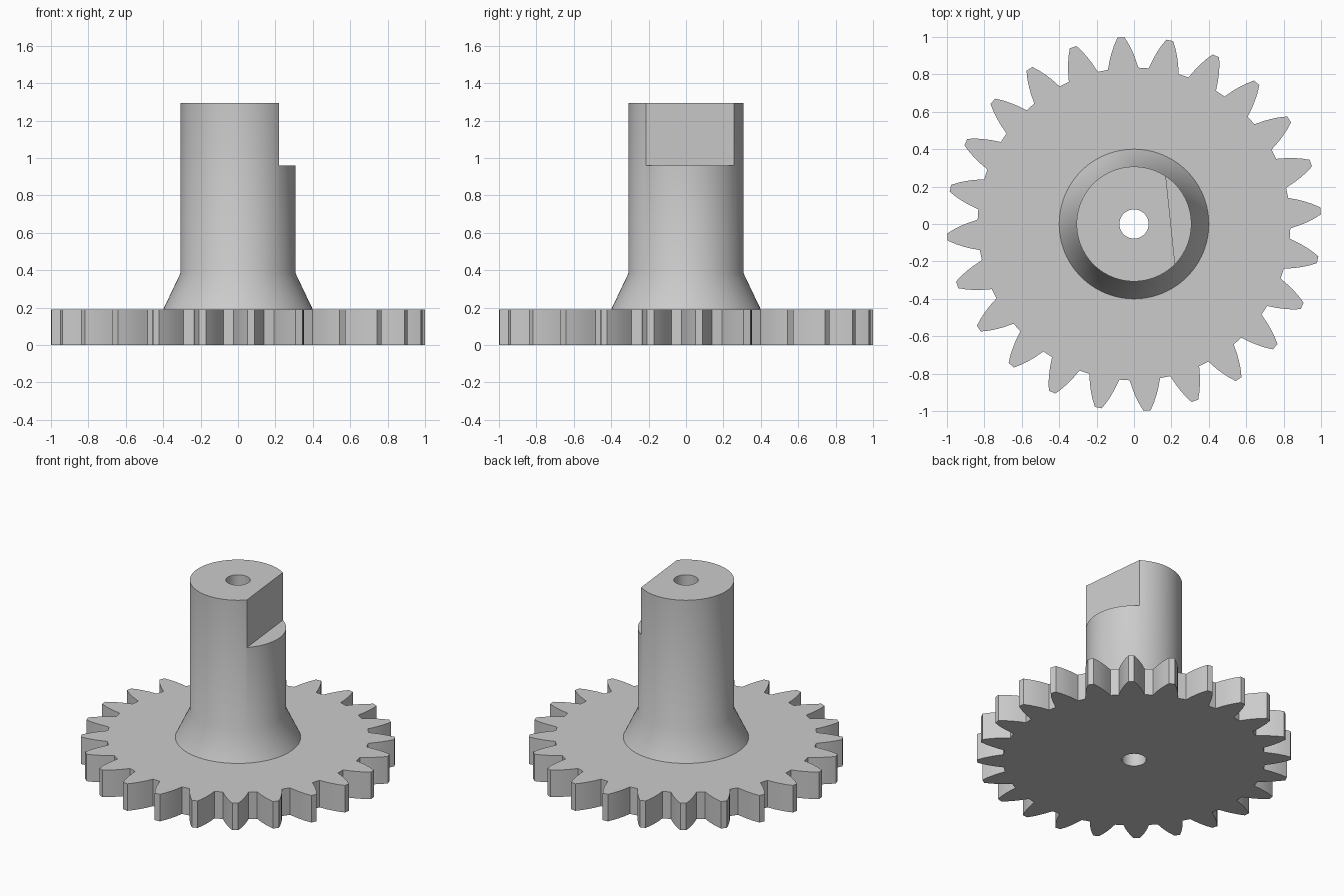
import bpy
import bmesh
from math import radians, sin, cos, tau
from mathutils import Matrix

cube = bpy.data.objects.get("Cube")
if cube:
    bpy.data.objects.remove(cube, do_unlink=True)

TEETH = 24
PHASE = radians(4)
FLAT_ANGLE = radians(6)
GEAR_TOP, SHAFT_TOP, FLAT_BOTTOM = 0.19, 1.295, 0.96
SHAFT_R, COLLAR_R, BORE_R = 0.307, 0.4, 0.078

steel = bpy.data.materials.new("light grey steel")
steel.use_nodes = True
GREY = (0.6, 0.6, 0.6, 1)
steel.diffuse_color = GREY
steel.node_tree.nodes["Principled BSDF"].inputs["Base Color"].default_value = GREY


def make_object(name, bm):
    bmesh.ops.recalc_face_normals(bm, faces=bm.faces)
    mesh = bpy.data.meshes.new(name)
    bm.to_mesh(mesh)
    bm.free()
    mesh.materials.append(steel)
    obj = bpy.data.objects.new(name, mesh)
    bpy.context.collection.objects.link(obj)
    return obj


def extrude_outline(name, outline, z0, z1):
    bm = bmesh.new()
    face = bm.faces.new([bm.verts.new((x, y, z0)) for x, y in outline])
    new = bmesh.ops.extrude_face_region(bm, geom=[face])["geom"]
    top = [v for v in new if isinstance(v, bmesh.types.BMVert)]
    bmesh.ops.translate(bm, verts=top, vec=(0, 0, z1 - z0))
    return make_object(name, bm)


def circle(radius, sides):
    return [(radius * cos(tau * i / sides), radius * sin(tau * i / sides))
            for i in range(sides)]


def combine(target, other, operation):
    mod = target.modifiers.new(operation.lower(), "BOOLEAN")
    mod.operation = operation
    mod.solver = "EXACT"
    mod.object = other
    bpy.context.view_layer.objects.active = target
    bpy.ops.object.modifier_apply(modifier=mod.name)
    bpy.data.objects.remove(other, do_unlink=True)


# Gear wheel: one curved tooth flank (radius, half width), mirrored and repeated
flank = [(0.832, 0.082), (0.85, 0.077), (0.885, 0.068),
         (0.92, 0.056), (0.96, 0.040), (0.99, 0.024), (1.0, 0.019)]
tooth = [(r, -w) for r, w in flank] + [(r, w) for r, w in reversed(flank)]
outline = []
for i in range(TEETH):
    a = PHASE + tau * i / TEETH
    outline += [(r * cos(a) - w * sin(a), r * sin(a) + w * cos(a)) for r, w in tooth]
body = extrude_outline("gear_with_shaft", outline, 0, GEAR_TOP)

# Shaft with a tapered collar, turned from a profile
bm = bmesh.new()
profile = [(0, 0.1), (COLLAR_R, 0.1), (COLLAR_R, GEAR_TOP),
           (SHAFT_R, 0.385), (SHAFT_R, SHAFT_TOP), (0, SHAFT_TOP)]
verts = [bm.verts.new((r, 0, z)) for r, z in profile]
edges = [bm.edges.new(pair) for pair in zip(verts, verts[1:])]
bmesh.ops.spin(bm, geom=verts + edges, cent=(0, 0, 0), axis=(0, 0, 1),
               angle=tau, steps=96, use_duplicate=False)
bmesh.ops.remove_doubles(bm, verts=bm.verts, dist=0.0001)
shaft = make_object("shaft", bm)

# Flat cut into the top of the shaft
bm = bmesh.new()
bmesh.ops.create_cube(bm, size=1)
bmesh.ops.translate(bm, verts=bm.verts, vec=(0.196 + 0.5, 0, FLAT_BOTTOM + 0.5))
bmesh.ops.rotate(bm, verts=bm.verts, matrix=Matrix.Rotation(FLAT_ANGLE, 3, "Z"))
combine(shaft, make_object("flat_cutter", bm), "DIFFERENCE")

# Join the parts and drill the bore right through
combine(body, shaft, "UNION")
combine(body, extrude_outline("bore_cutter", circle(BORE_R, 48), -0.1, 1.5), "DIFFERENCE")

bpy.ops.object.select_all(action="DESELECT")
body.select_set(True)
bpy.context.view_layer.objects.active = body
bpy.ops.object.shade_smooth_by_angle(angle=radians(30))
